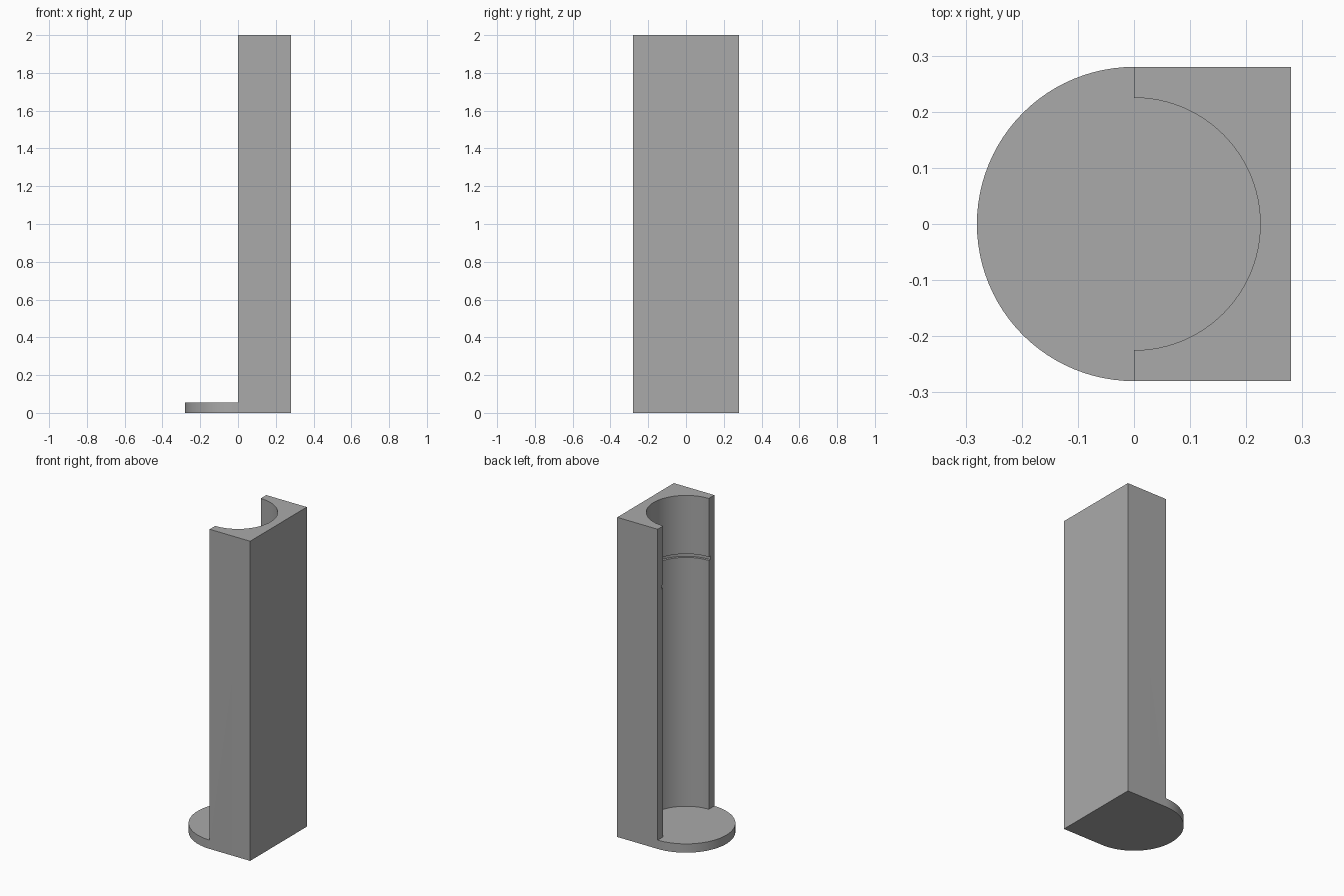
import bpy, bmesh
from math import pi, sin, cos, radians

if "Cube" in bpy.data.objects:
    bpy.data.objects.remove(bpy.data.objects["Cube"], do_unlink=True)

R = 0.28           # half width of the column and radius of the foot
BORE = 0.225       # radius of the round channel
GROOVE = 0.24      # radius at the bottom of the groove
FLOOR, TOP = 0.055, 2.0
SEGS = 96

grey = bpy.data.materials.new("mid grey")
grey.use_nodes = True
grey.diffuse_color = (0.4, 0.4, 0.4, 1)
grey.node_tree.nodes["Principled BSDF"].inputs["Base Color"].default_value = (0.4, 0.4, 0.4, 1)


def make_object(name, bm):
    bmesh.ops.recalc_face_normals(bm, faces=bm.faces)
    mesh = bpy.data.meshes.new(name)
    bm.to_mesh(mesh)
    bm.free()
    mesh.materials.append(grey)
    obj = bpy.data.objects.new(name, mesh)
    bpy.context.collection.objects.link(obj)
    return obj


def prism(name, outline, z0, z1):
    bm = bmesh.new()
    face = bm.faces.new([bm.verts.new((x, y, z0)) for x, y in outline])
    grown = bmesh.ops.extrude_face_region(bm, geom=[face])["geom"]
    verts = [v for v in grown if isinstance(v, bmesh.types.BMVert)]
    bmesh.ops.translate(bm, verts=verts, vec=(0, 0, z1 - z0))
    return make_object(name, bm)


def lathe(name, profile):
    bm = bmesh.new()
    rings = [[bm.verts.new((r * cos(2 * pi * i / SEGS), r * sin(2 * pi * i / SEGS), z))
              for i in range(SEGS)] for r, z in profile]
    for low, high in zip(rings, rings[1:]):
        for i in range(SEGS):
            j = (i + 1) % SEGS
            bm.faces.new((low[i], low[j], high[j], high[i]))
    bm.faces.new(rings[0])
    bm.faces.new(rings[-1])
    return make_object(name, bm)


def cut(target, cutter):
    mod = target.modifiers.new("cut", 'BOOLEAN')
    mod.operation = 'DIFFERENCE'
    mod.solver = 'EXACT'
    mod.object = cutter
    bpy.context.view_layer.objects.active = target
    bpy.ops.object.modifier_apply(modifier=mod.name)
    bpy.data.objects.remove(cutter, do_unlink=True)


# Full-height block, square at one side and round at the other
half = SEGS // 2
arc = [(-R * sin(pi * i / half), R * cos(pi * i / half)) for i in range(half + 1)]
column = prism("channel_column", [(R, R)] + arc + [(R, -R)], 0, TOP)

# Remove the open half above the foot
cut(column, prism("open_half", [(0, -1), (0, 1), (-1, 1), (-1, -1)], FLOOR, TOP + 1))

# Hollow out the round channel with its groove
cut(column, lathe("channel", [(BORE, FLOOR), (BORE, 1.612), (GROOVE, 1.612),
                              (GROOVE, 1.634), (BORE, 1.634), (BORE, TOP + 1)]))

bpy.ops.object.select_all(action='DESELECT')
column.select_set(True)
bpy.context.view_layer.objects.active = column
bpy.ops.object.shade_smooth_by_angle(angle=radians(30))
